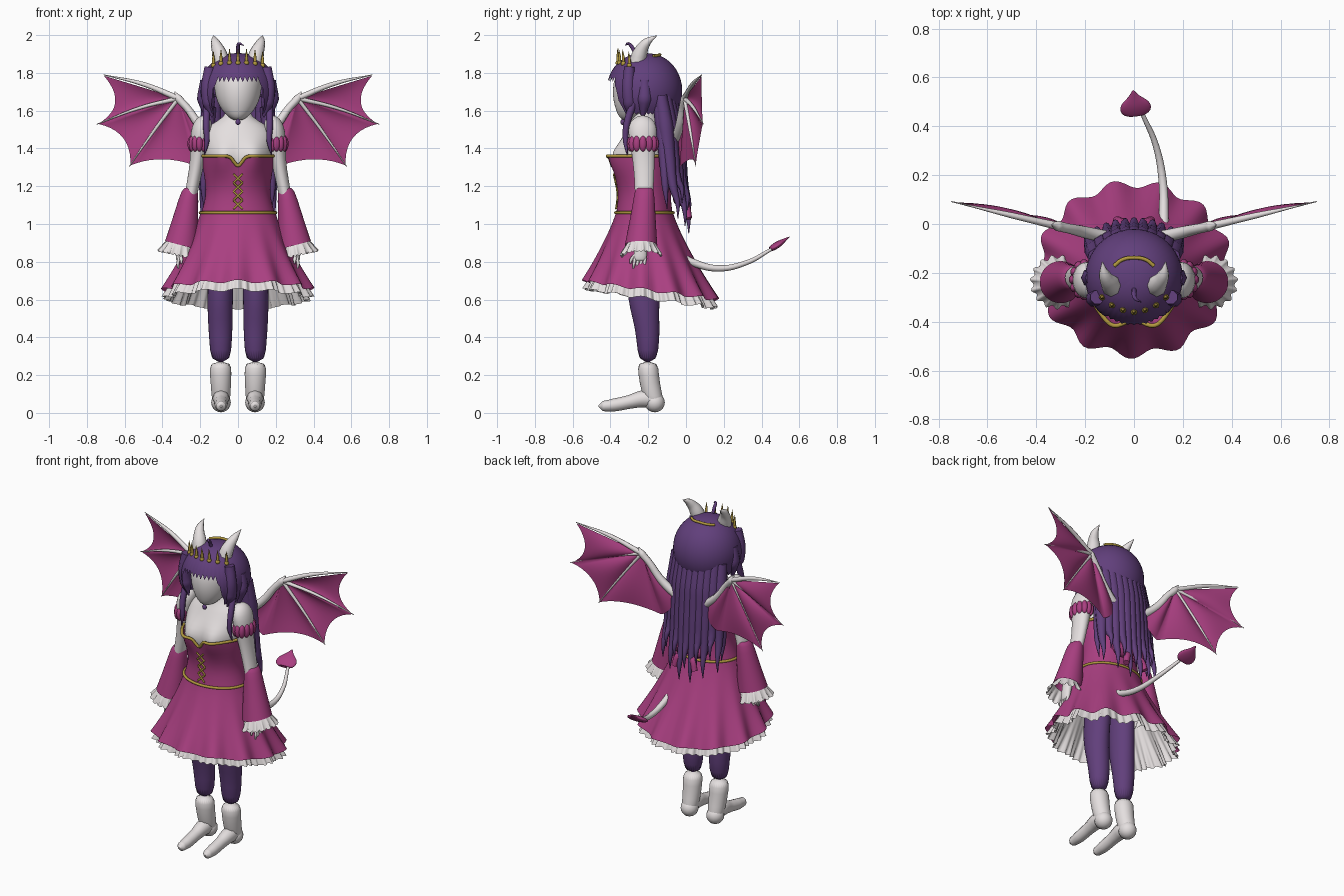
import bpy, bmesh, math
from math import sin, cos, pi, exp, radians
from mathutils import Vector

cube = bpy.data.objects.get("Cube")
if cube:
    bpy.data.objects.remove(cube, do_unlink=True)


def material(name, rgb):
    m = bpy.data.materials.new(name)
    m.use_nodes = True
    m.diffuse_color = (*rgb, 1)
    bsdf = m.node_tree.nodes["Principled BSDF"]
    bsdf.inputs["Base Color"].default_value = (*rgb, 1)
    bsdf.inputs["Roughness"].default_value = 0.7
    return m


WHITE = material("pale white", (0.78, 0.74, 0.74))
PINK = material("magenta cloth", (0.40, 0.05, 0.22))
PURPLE = material("dark purple", (0.12, 0.05, 0.2))
GOLD = material("gold", (0.45, 0.32, 0.05))


def add(name, data, mat):
    data.materials.append(mat)
    o = bpy.data.objects.new(name, data)
    bpy.context.collection.objects.link(o)
    return o


def grid(name, f, nu, nv, mat, closed=True, caps=False, subsurf=0):
    """Surface f(u, t), optionally closed around u."""
    bm = bmesh.new()
    cols = nu if closed else nu + 1
    rows = [[bm.verts.new(f(i / nu, j / nv)) for i in range(cols)] for j in range(nv + 1)]
    for a, b in zip(rows, rows[1:]):
        for i in range(nu):
            k = (i + 1) % cols
            bm.faces.new((a[i], a[k], b[k], b[i]))
    bmesh.ops.remove_doubles(bm, verts=bm.verts, dist=1e-5)
    if caps:
        bmesh.ops.holes_fill(bm, edges=[e for e in bm.edges if e.is_boundary])
    bmesh.ops.recalc_face_normals(bm, faces=bm.faces)
    me = bpy.data.meshes.new(name)
    bm.to_mesh(me)
    bm.free()
    me.shade_smooth()
    o = add(name, me, mat)
    if subsurf:
        o.modifiers.new("Smooth", "SUBSURF").levels = subsurf
    return o


def loft(name, rings, mat, n=24, caps=True, tweak=None):
    """Stack of ellipses (z, cx, cy, rx, ry); angle zero is the front."""
    def f(u, t):
        z, cx, cy, rx, ry = rings[round(t * (len(rings) - 1))]
        p = Vector((cx + rx * sin(2 * pi * u), cy - ry * cos(2 * pi * u), z))
        return tweak(p) if tweak else p
    return grid(name, f, n, len(rings) - 1, mat, caps=caps, subsurf=1)


def tube(name, pts, radii, mat, cyclic=False):
    """Tapered tube through the points."""
    cu = bpy.data.curves.new(name, "CURVE")
    cu.dimensions = "3D"
    cu.bevel_depth = 1
    cu.bevel_resolution = 2
    cu.resolution_u = 6
    cu.use_fill_caps = True
    sp = cu.splines.new("BEZIER")
    sp.bezier_points.add(len(pts) - 1)
    sp.use_cyclic_u = cyclic
    for i, (b, p) in enumerate(zip(sp.bezier_points, pts)):
        b.co = p
        b.handle_left_type = b.handle_right_type = "AUTO"
        b.radius = radii[i] if isinstance(radii, (list, tuple)) else radii
    return add(name, cu, mat)


def ball(name, loc, size, mat):
    def f(u, t):
        return Vector(loc) + Vector((size[0] * sin(pi * t) * sin(2 * pi * u),
                                     size[1] * sin(pi * t) * cos(2 * pi * u), size[2] * cos(pi * t)))
    return grid(name, f, 16, 10, mat)


# Torso, with the bust pushed forward
def bust(p):
    if p.y < -0.22:
        p.y -= 0.045 * exp(-((abs(p.x) - 0.09) / 0.06) ** 2 - ((p.z - 1.35) / 0.07) ** 2)
    return p


def neckline(p):
    p = bust(p)
    if p.z > 1.355 and p.y < -0.22:
        p.z -= 0.05 * exp(-(p.x / 0.03) ** 2)
    return p


loft("chest", [(1.25, 0, -.22, .15, .13), (1.32, 0, -.23, .175, .142), (1.38, 0, -.232, .18, .14),
               (1.43, 0, -.228, .18, .125), (1.48, 0, -.22, .18, .105), (1.53, 0, -.215, .15, .085),
               (1.56, 0, -.22, .07, .06), (1.64, 0, -.23, .05, .05)], WHITE, 48, tweak=bust)
loft("bodice", [(1.05, 0, -.22, .197, .15), (1.12, 0, -.22, .176, .14), (1.18, 0, -.22, .168, .14),
                (1.25, 0, -.225, .178, .15), (1.31, 0, -.23, .188, .152), (1.36, 0, -.235, .19, .15)],
     PINK, 64, caps=False, tweak=neckline)
rim = [2 * pi * i / 64 for i in range(64)]
tube("neckline_trim", [neckline(Vector((.192 * sin(a), -.235 - .152 * cos(a), 1.36))) for a in rim], .009, GOLD, True)
tube("belt_trim", [(.2 * sin(a), -.22 - .153 * cos(a), 1.06) for a in rim[::2]], .008, GOLD, True)

# Crossed lacing on the bodice front
for i in range(4):
    z0 = 1.08 + i * 0.046
    for s in (-1, 1):
        pts = [(s * x, -.364 - max(0, z - 1.18) * .22 - max(0, 1.12 - z) * .17, z)
               for x, z in ((-.024, z0), (0, z0 + .023), (.024, z0 + .046))]
        tube("lacing", pts, .005, GOLD)


# Skirt with deep folds, lower at the back, over a ruffled petticoat
def skirt(u, t, inset=0, drop=0):
    a = 2 * pi * u
    k = t ** 1.15
    w = 1 + 0.05 * t * t * cos(13 * a + .4)
    x = (.198 + .192 * k - inset) * w * sin(a)
    y = -.22 + .035 * k - (.151 + .199 * k - inset) * w * cos(a)
    hem = .648 + .048 * cos(a) + .008 * cos(13 * a) - drop
    return Vector((x, y, 1.06 + (hem - 1.06) * t))


def petticoat(u, t):
    p = skirt(u, .35 + .65 * t, .012, .045)
    r = 1 + .03 * t * t * cos(2 * pi * u * 52)
    return Vector((p.x * r, -.19 + (p.y + .19) * r, p.z))


grid("skirt", skirt, 130, 14, PINK)
grid("petticoat", petticoat, 260, 8, WHITE)

# Bow at the back of the waist
for s in (-1, 1):
    loop = ball("bow_loop", (s * .062, -.035, 1.14), (.065, .035, .045), PINK)
    tube("bow_tail", [(0, -.03, 1.13), (s * .05, .0, 1.09), (s * .07, .015, 1.03)], [.01, .022, .018], PINK)
ball("bow_knot", (0, -.02, 1.14), (.025, .03, .03), PINK)

# Limbs, one side at a time
for s in (-1, 1):
    loft("leg", [(.95, s * .08, -.21, .07, .09), (.75, s * .09, -.222, .07, .09), (.6, s * .095, -.225, .067, .085),
                 (.5, s * .094, -.212, .067, .07), (.4, s * .092, -.2, .061, .062),
                 (.26, s * .092, -.203, .054, .05)], PURPLE)
    loft("boot", [(.275, s * .092, -.203, .06, .057), (.2, s * .092, -.198, .057, .054),
                  (.12, s * .09, -.185, .052, .054), (.06, s * .09, -.167, .048, .05),
                  (.02, s * .09, -.165, .03, .035)], WHITE)
    ball("heel", (s * .09, -.165, .055), (.052, .053, .052), WHITE)
    tube("foot", [(s * .09, y, z) for y, z in ((-.16, .07), (-.22, .075), (-.3, .058), (-.38, .042), (-.44, .036), (-.462, .036))],
         [.045, .046, .036, .034, .027, .006], WHITE)

    loft("arm", [(1.575, s * .18, -.23, .012, .015), (1.56, s * .182, -.23, .04, .05), (1.52, s * .19, -.23, .054, .078),
                 (1.46, s * .2, -.23, .054, .074), (1.4, s * .205, -.228, .047, .064), (1.3, s * .22, -.222, .036, .055),
                 (1.15, s * .25, -.22, .034, .048), (.95, s * .29, -.235, .03, .04), (.87, s * .305, -.24, .024, .033),
                 (.83, s * .31, -.242, .02, .036), (.8, s * .314, -.244, .014, .032)], WHITE)
    for i in range(4):
        y = -.27 + i * .018
        tube("finger", [(s * .312, y, .82), (s * .318, y * 1.02, .79), (s * .316, y * 1.03, .765)], [.009, .008, .004], WHITE)
    tube("thumb", [(s * .305, -.265, .84), (s * .3, -.29, .81), (s * .3, -.295, .79)], [.01, .009, .004], WHITE)

    def slant(p, s=s):
        p.z += (s * p.x - .29) * .25 * (1.2 - p.z) / .3
        return p
    loft("sleeve", [(1.19, s * .252, -.22, .03, .04), (1.18, s * .254, -.22, .045, .052), (1.08, s * .27, -.225, .06, .062),
                    (.98, s * .285, -.232, .074, .075), (.885, s * .3, -.238, .087, .087)], PINK, caps=False, tweak=slant)

    def cuff(u, t, s=s):
        a = 2 * pi * u
        r = .07 + .035 * t + .008 * t * cos(15 * a)
        x = .302 + .012 * t + r * sin(a)
        z = .905 - .075 * t + (x - .3) * .22 + .006 * t * cos(30 * a)
        return Vector((s * x, -.238 - r * cos(a), z))
    grid("cuff_frill", cuff, 90, 5, WHITE)

    # Ring of puffs round the upper arm
    for i in range(12):
        a = 2 * pi * i / 12
        ball("armband_puff", (s * (.204 + .045 * sin(a)), -.228 - .064 * cos(a), 1.425), (.018, .02, .042), PINK)

# Head and choker gem
loft("head", [(1.548, 0, -.3, .02, .03), (1.565, 0, -.295, .05, .06), (1.6, 0, -.28, .085, .09), (1.65, 0, -.255, .113, .13),
              (1.71, 0, -.245, .126, .145), (1.78, 0, -.235, .13, .145), (1.85, 0, -.225, .1, .11),
              (1.88, 0, -.22, .04, .04)], WHITE, 32)
ball("choker_gem", (0, -.335, 1.54), (.014, .012, .016), PURPLE)


# Hair cap with a saw-tooth fringe
def hair_cap(u, t):
    a = 2 * pi * u
    deg = abs((math.degrees(a) + 180) % 360 - 180)
    tooth = .014 if round(u * 96) % 2 else -.014
    side = min(1, max(0, (deg - 36) / 16))
    low = (1.765 + tooth) * (1 - side) + (1.585 + tooth * .4) * side
    phi = t * math.acos((low - 1.705) / .2)
    r = sin(phi) ** .9
    return Vector((.2 * r * sin(a), -.22 - .2 * r * cos(a), 1.705 + .2 * cos(phi)))


def on_cap(x, y, lift=0):
    d = max(0, 1 - (x / .2) ** 2 - ((y + .22) / .2) ** 2)
    return Vector((x, y, 1.71 + .2 * d ** .5 + lift))


grid("hair_cap", hair_cap, 96, 16, PURPLE)
tube("stray_curl", [on_cap(0, -.27), (0, -.285, 1.935), (.005, -.305, 1.955), (.03, -.32, 1.945)], [.01, .01, .008, .002], PURPLE)

# Long back locks, fanned out and shorter at the sides
for i in range(-5, 6):
    x, e = i * .031, abs(i) / 5
    y = -.075 - .06 * e * e
    end = (.93 if i % 2 else 1.03) + .1 * e
    z1 = (1.35 + end) / 2
    tube("back_lock", [(x, y, 1.68), (x * 1.03, y + .025, 1.52), (x * 1.1, y + .045, 1.35),
                       (x * 1.18, y + .068, z1), (x * 1.22, y + .09, end + .08), (x * 1.24, y + .092, end)],
         [.035, .043, .034, .023, .013, .002], PURPLE)
for s in (-1, 1):
    tube("face_lock", [(s * .15, -.3, 1.83), (s * .162, -.305, 1.72), (s * .155, -.3, 1.64), (s * .135, -.3, 1.565)],
         [.03, .036, .036, .004], PURPLE)
    tube("ear_lock", [(s * .17, -.22, 1.76), (s * .175, -.22, 1.66), (s * .165, -.23, 1.56)], [.03, .042, .006], PURPLE)
    tube("front_lock", [(s * .165, -.28, 1.64), (s * .168, -.315, 1.52), (s * .165, -.32, 1.44), (s * .178, -.31, 1.36)],
         [.02, .018, .014, .002], PURPLE)
    tube("side_lock", [(s * .15, -.14, 1.62), (s * .165, -.12, 1.4), (s * .182, -.11, 1.2), (s * .178, -.1, 1.08)],
         [.035, .03, .018, .002], PURPLE)
    tube("horn", [(s * .085, -.26, 1.84), (s * .098, -.245, 1.9), (s * .12, -.21, 1.96), (s * .13, -.155, 1.997)],
         [.045, .04, .025, .002], WHITE)

# Tiara spikes and headband
for x, y in ((-.13, -.3), (-.09, -.332), (-.045, -.352), (0, -.36), (.045, -.352), (.09, -.332), (.13, -.3)):
    base = on_cap(x, y)
    tube("tiara_spike", [base - Vector((0, 0, .01)), base + Vector((0, 0, .03)), base + Vector((0, -.004, .075))], [.009, .008, .001], GOLD)
    ball("tiara_bead", base, (.013, .013, .013), GOLD)
tube("headband", [on_cap(x, y, .004) for x, y in ((-.082, -.172), (-.05, -.147), (0, -.138), (.05, -.147), (.082, -.172))], .008, GOLD)


# Bat wings: membrane fanned out from the elbow between curved bones
def wing_point(s, x, z):
    return Vector((s * x, -.08 + .23 * x, z))


ARCS = [((.71, 1.785), (.575, 1.63), (.74, 1.53)), ((.74, 1.53), (.56, 1.49), (.57, 1.31)),
        ((.57, 1.31), (.4, 1.38), (.2, 1.3)), ((.2, 1.3), (.13, 1.32), (.1, 1.44))]
for s in (-1, 1):
    elbow = (.315, 1.665)

    def membrane(u, t, s=s):
        i = min(int(u * 4 + 1e-6), 3)
        v = u * 4 - i
        a, c, b = (Vector(p) for p in ARCS[i])
        edge = a * (1 - v) ** 2 + c * 2 * v * (1 - v) + b * v * v
        q = Vector(elbow).lerp(edge, t)
        return wing_point(s, *q) + Vector((0, .025 * sin(pi * v) * sin(pi * t * .8), 0))
    grid("wing_membrane", membrane, 40, 10, PINK, closed=False)
    tube("wing_arm", [wing_point(s, x, z) for x, z in ((.08, 1.42), (.2, 1.52), (.27, 1.615), (.315, 1.665), (.335, 1.7))],
         [.028, .024, .02, .021, .003], WHITE)
    for mid, tip, r in (((.5, 1.74), (.712, 1.79), .016), ((.52, 1.615), (.748, 1.528), .012), ((.44, 1.5), (.575, 1.305), .011)):
        tube("wing_finger", [wing_point(s, *p) for p in (elbow, mid, tip)], [r, r * .75, .002], WHITE)

# Tail ending in a flat spade
tube("tail", [(.12, -.05, .84), (.122, .04, .795), (.118, .17, .765), (.09, .32, .795), (.035, .45, .865)],
     [.022, .02, .017, .013, .009], WHITE)
spade = loft("tail_spade", [(.0, 0, 0, .012, .008), (-.008, 0, 0, .04, .012), (.012, 0, 0, .064, .016), (.04, 0, 0, .066, .018),
                            (.065, 0, 0, .05, .014), (.085, 0, 0, .022, .009), (.12, 0, 0, .002, .002)], PINK)
spade.location = (.01, .45, .868)
spade.rotation_euler = (radians(-57), 0, radians(8))
